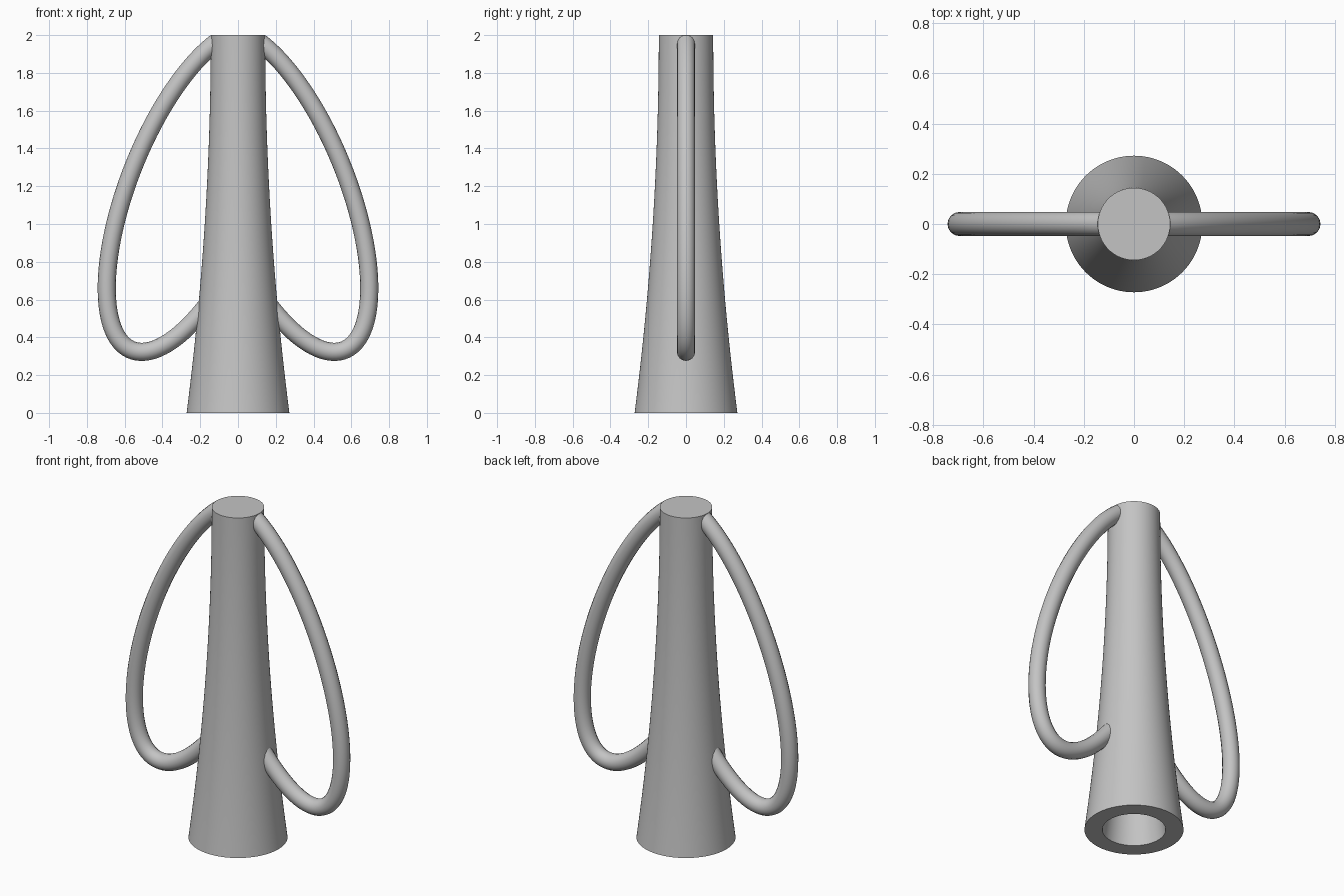
import bpy
import bmesh
from math import cos, sin, sqrt, radians

cube = bpy.data.objects.get("Cube")
if cube:
    bpy.data.objects.remove(cube, do_unlink=True)

SIDES = 96
HEIGHT = 2.0

grey = bpy.data.materials.new("light grey")
grey.use_nodes = True
colour = (0.55, 0.55, 0.55, 1)
grey.diffuse_color = colour
grey.node_tree.nodes["Principled BSDF"].inputs["Base Color"].default_value = colour


def finish(obj):
    """Apply the material and smooth shading with sharp rims."""
    obj.data.materials.clear()
    obj.data.materials.append(grey)
    bpy.ops.object.select_all(action="DESELECT")
    obj.select_set(True)
    bpy.context.view_layer.objects.active = obj
    bpy.ops.object.shade_smooth_by_angle(angle=radians(35))


def outer_radius(z):
    return 0.144 + 0.128 * (1 - z / HEIGHT) ** 2


# Flared body: outer wall up, closed top, then the bore from the bottom
def make_body():
    steps = 24
    levels = [HEIGHT * i / steps for i in range(steps + 1)]
    bore_top = 1.88
    bore = [bore_top * i / steps for i in range(steps + 1)]
    profile = [(outer_radius(z) - 0.098, z) for z in reversed(bore)]
    profile += [(outer_radius(z), z) for z in levels]

    bm = bmesh.new()
    rings = []
    for r, z in profile:
        ring = [bm.verts.new((r * cos(radians(360 * k / SIDES)),
                              r * sin(radians(360 * k / SIDES)), z))
                for k in range(SIDES)]
        rings.append(ring)
    for low, high in zip(rings, rings[1:]):
        for k in range(SIDES):
            n = (k + 1) % SIDES
            bm.faces.new((low[k], low[n], high[n], high[k]))
    bm.faces.new(rings[0])
    bm.faces.new(rings[-1])
    bmesh.ops.recalc_face_normals(bm, faces=bm.faces)
    mesh = bpy.data.meshes.new("body")
    bm.to_mesh(mesh)
    bm.free()
    obj = bpy.data.objects.new("body", mesh)
    bpy.context.collection.objects.link(obj)
    finish(obj)


# Round tube handle along a tilted ellipse, ends buried in the body
def make_handle(name, side):
    cx, cz, half_w, half_h, tilt = 0.225, 1.179, 0.47, 0.856, -0.606
    start, end, count = -1.731, 1.805, 72
    curve = bpy.data.curves.new(name, "CURVE")
    curve.dimensions = "3D"
    curve.bevel_depth = 0.048
    curve.bevel_resolution = 6
    curve.use_fill_caps = True
    spline = curve.splines.new("POLY")
    spline.points.add(count)
    for i, point in enumerate(spline.points):
        t = start + (end - start) * i / count
        x = cx + half_w * cos(t)
        z = cz + half_h * (tilt * cos(t) + sqrt(1 - tilt ** 2) * sin(t))
        point.co = (side * x, 0, z, 1)
    obj = bpy.data.objects.new(name, curve)
    bpy.context.collection.objects.link(obj)
    bpy.ops.object.select_all(action="DESELECT")
    obj.select_set(True)
    bpy.context.view_layer.objects.active = obj
    bpy.ops.object.convert(target="MESH")
    finish(bpy.context.view_layer.objects.active)


make_body()
make_handle("left_handle", 1)
make_handle("right_handle", -1)
